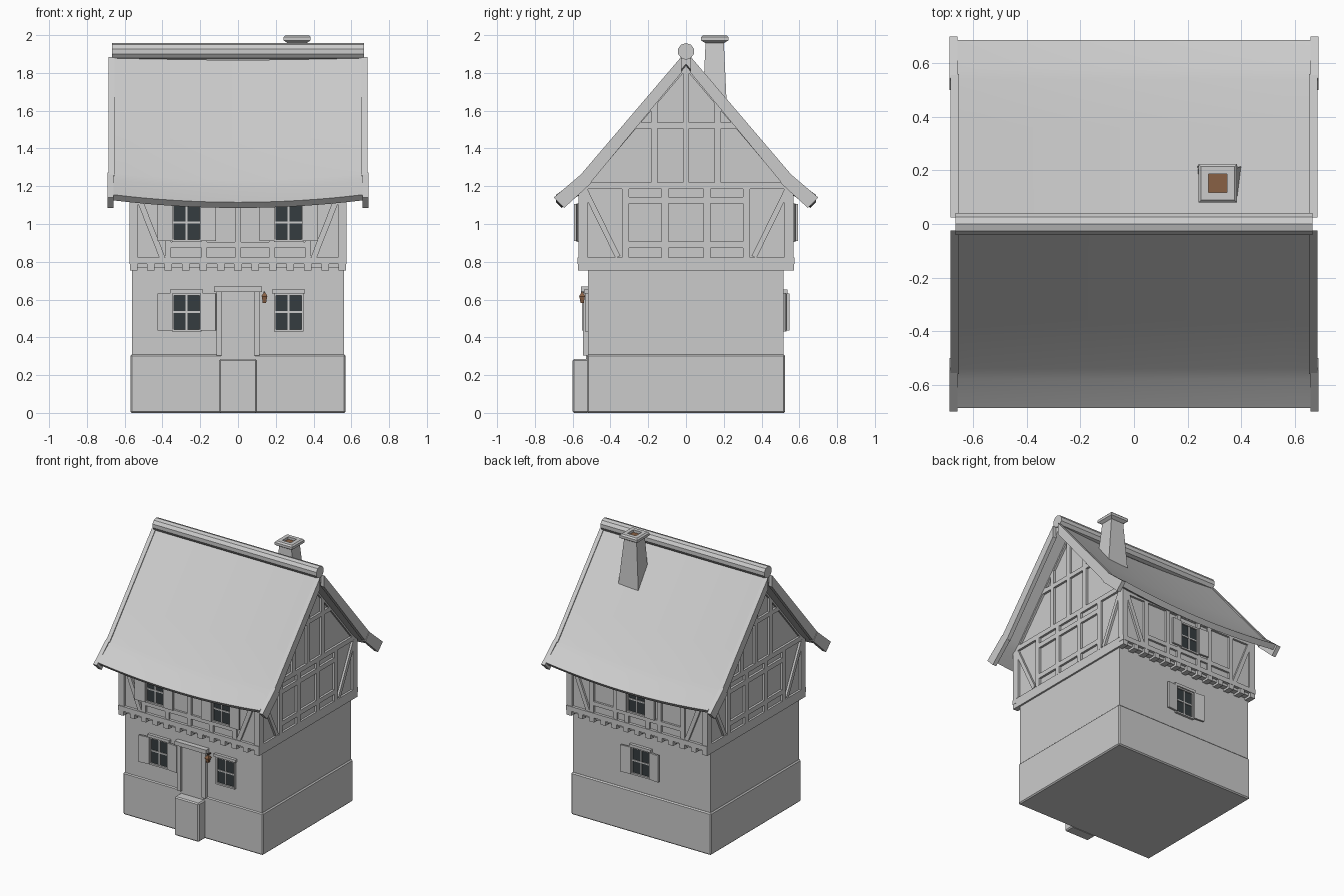
import bpy, bmesh, math
from mathutils import Vector

if "Cube" in bpy.data.objects:
    bpy.data.objects.remove(bpy.data.objects["Cube"])


def material(name, rgb):
    m = bpy.data.materials.new(name)
    m.diffuse_color = (*rgb, 1)
    m.use_nodes = True
    m.node_tree.nodes["Principled BSDF"].inputs["Base Color"].default_value = m.diffuse_color
    return m


GLASS = material("dark_glass", (0.035, 0.045, 0.05))
RUST = material("rust", (0.25, 0.12, 0.06))
SOOT = material("soot", (0.10, 0.08, 0.07))


def finish(name, verts, faces, mat=None, bevel=0):
    me = bpy.data.meshes.new(name)
    me.from_pydata(verts, [], faces)
    bm = bmesh.new()
    bm.from_mesh(me)
    bmesh.ops.recalc_face_normals(bm, faces=bm.faces)
    bm.to_mesh(me)
    bm.free()
    ob = bpy.data.objects.new(name, me)
    bpy.context.collection.objects.link(ob)
    if mat:
        me.materials.append(mat)
    if bevel:
        b = ob.modifiers.new("bevel", "BEVEL")
        b.width, b.segments = bevel, 1
    return ob


def prism(name, pts, axis, a, b, mat=None, bevel=0):
    """Extrude a 2D polygon along x (points are y,z) or y (points are x,z)."""
    n = len(pts)
    put = (lambda p, t: (t, *p)) if axis == "x" else (lambda p, t: (p[0], t, p[1]))
    verts = [put(p, a) for p in pts] + [put(p, b) for p in pts]
    faces = [tuple(range(n)), tuple(range(n, 2 * n))]
    faces += [(i, (i + 1) % n, n + (i + 1) % n, n + i) for i in range(n)]
    return finish(name, verts, faces, mat, bevel)


def box(name, x0, x1, y0, y1, z0, z1, mat=None, bevel=0):
    return prism(name, [(x0, z0), (x1, z0), (x1, z1), (x0, z1)], "y", y0, y1, mat, bevel)


def bar(name, p, q, w, axis, a, b):
    """Slanted timber of width w from p to q in the facade plane."""
    p, q = Vector(p), Vector(q)
    d = (q - p).normalized()
    n = Vector((-d.y, d.x)) * w / 2
    return prism(name, [tuple(v) for v in (p + n, q + n, q - n, p - n)], axis, a, b)


def loft(name, rings, mat=None):
    """Skin rectangles (cx, cy, half_x, half_y, z)."""
    verts, faces = [], [(0, 1, 2, 3)]
    for cx, cy, hx, hy, z in rings:
        verts += [(cx + i * hx, cy + j * hy, z) for i, j in ((-1, -1), (1, -1), (1, 1), (-1, 1))]
    for r in range(len(rings) - 1):
        faces += [(4 * r + i, 4 * r + (i + 1) % 4, 4 * r + 4 + (i + 1) % 4, 4 * r + 4 + i) for i in range(4)]
    k = 4 * len(rings)
    faces.append((k - 4, k - 3, k - 2, k - 1))
    return finish(name, verts, faces, mat)


# Stone base, door step, ground floor and jettied upper body with gables
box("stone_base", -.57, .57, -.525, .525, 0, .31, bevel=.008)
box("door_step", -.1, .1, -.6, -.515, 0, .285, bevel=.008)
box("ground_floor_wall", -.56, .56, -.518, .515, .3, .77)
prism("upper_body", [(-.555, .78), (.555, .78), (.555, 1.19), (0, 1.845), (-.555, 1.19)], "x", -.558, .558)

# Floor joists and sill beams
for i in range(13):
    x = -.553 + i * 1.106 / 12
    box("floor_joist", x - .02, x + .02, -.573, .573, .753, .788)
box("floor_slab", -.562, .562, -.555, .555, .768, .788)
for s in (-1, 1):
    box("sill_beam", -.575, .575, *sorted((s * .535, s * .575)), .787, .822)
    box("side_sill_beam", *sorted((s * .535, s * .573)), -.562, .562, .787, .822)
    for t in (-1, 1):
        box("corner_post", *sorted((s * .53, s * .575)), *sorted((t * .52, t * .57)), .82, 1.19)


def shutter(x, w, z0, z1, y, s, angle):
    """Open shutter hinged at x, reaching w sideways, swung a little off the wall."""
    ob = box("shutter", 0, w, -.007, .007, z0, z1)
    ob.location = (x, y + s * .009, 0)
    ob.rotation_euler.z = angle * s * (1 if w > 0 else -1)
    return ob


def window(x, z0, z1, wall, s, shutters=True, angle=.1, lintel=True):
    """Window on the wall plane y = s * wall."""
    y = s * wall
    def part(name, x0, x1, za, zb, d, mat=None):
        box(name, x + x0, x + x1, *sorted((y - s * .02, y + s * d)), za, zb, mat)
    part("window_glass", -.07, .07, z0, z1, .004, GLASS)
    part("window_mullion", -.005, .005, z0, z1, .010)
    part("window_transom", -.07, .07, (z0 + z1) / 2 - .005, (z0 + z1) / 2 + .005, .010)
    for t in (-1, 1):
        part("window_jamb", *sorted((t * .067, t * .078)), z0, z1, .014)
    part("window_ledge", -.078, .078, z0 - .01, z0 + .002, .016)
    part("window_head", -.078, .078, z1 - .005, z1 + .008, .014)
    if lintel:
        part("window_lintel", -.088, .088, z1 + .005, z1 + .025, .022)
    if shutters:
        for t in (-1, 1):
            shutter(x + t * .075, t * .08, z0 - .005, z1 + .005, y + s * .008, s, angle)


# Windows: two per storey in front, one per storey at the back
window(-.272, .44, .627, .518, -1)
window(.268, .44, .627, .518, -1, shutters=False)
window(0, .44, .627, .515, 1)
for x, s in ((-.272, -1), (.268, -1), (0, 1)):
    window(x, .915, 1.1, .565, s, angle=.05, lintel=False)

# Timber framing on the front and the back of the upper storey
for s in (-1, 1):
    a, b = sorted((s * .54, s * .570))
    posts = (-.37, -.18, 0, .18, .37) if s < 0 else (-.37, -.18, -.085, .085, .18, .37)
    for x in posts:
        top = .9 if abs(abs(x) - .275) < .01 else 1.16
        box("wall_stud", x - .016, x + .016, a, b, .82, top)
    box("wall_rail", -.37, .37, a, b, .875, .905)
    box("top_plate", -.57, .57, a, b, 1.15, 1.19)
    for t in (-1, 1):
        bar("corner_brace", (t * .4, .82), (t * .53, 1.15), .03, "y", a, b)

# Timber framing on both gable ends
for s in (-1, 1):
    a, b = sorted((s * .54, s * .574))
    for y in (-.32, -.112, .112, .32):
        box("side_stud", a, b, y - .019, y + .019, .82, 1.19)
    for z in (.89, 1.125):
        box("side_rail", a, b, -.32, .32, z - .017, z + .017)
    box("gable_tie_beam", a, b, -.565, .565, 1.185, 1.22)
    for y, top in ((-.168, 1.64), (0, 1.83), (.168, 1.64)):
        box("gable_post", a, b, y - .017, y + .017, 1.21, top)
    box("gable_collar", a, b, -.262, .262, 1.505, 1.537)
    for t in (-1, 1):
        bar("side_brace", (t * .36, .825), (t * .53, 1.17), .028, "x", a, b)
        bar("gable_rafter", (t * .55, 1.2), (0, 1.848), .04, "x", a, b)

# Door with frame
box("door_panel", -.09, .09, -.53, -.50, .285, .645)
for s in (-1, 1):
    box("door_post", *sorted((s * .085, s * .115)), -.545, -.50, .305, .645)
box("door_lintel", -.128, .128, -.555, -.50, .64, .67)

# Sagging roof slopes: top and bottom skins from one profile
PROFILE = [(0, 1.907), (.18, 1.695), (.36, 1.483), (.54, 1.271), (.58, 1.233), (.687, 1.155)]
NX = 16
for s in (-1, 1):
    verts, faces = [], []
    m = len(PROFILE)
    under = [(y - (.028 if y > 0 else 0), z - (.03 if y > 0 else .06)) for y, z in PROFILE]
    loop = PROFILE + under[::-1]
    k = len(loop)
    for i in range(NX + 1):
        x = -.66 + 1.32 * i / NX
        sag = .04 * (1 - (x / .66) ** 2)
        verts += [(x, s * y, z - sag) for y, z in loop]
    for i in range(NX):
        faces += [(i * k + j, i * k + (j + 1) % k, (i + 1) * k + (j + 1) % k, (i + 1) * k + j) for j in range(k)]
    faces += [tuple(range(k)), tuple(range(NX * k, NX * k + k))]
    roof = finish("roof_slope", verts, faces)
    bpy.ops.object.select_all(action="DESELECT")
    bpy.context.view_layer.objects.active = roof
    roof.select_set(True)
    bpy.ops.object.shade_smooth_by_angle(angle=math.radians(40))

    # Barge boards: long rake plus flared foot, at both ends
    for e in (-1, 1):
        a, b = sorted((e * .655, e * .685))
        prism("barge_board", [(s * .025, 1.885), (s * .56, 1.258), (s * .51, 1.213), (s * .025, 1.80)], "x", a, b)
        a, b = sorted((e * .66, e * .69))
        prism("barge_foot", [(s * .545, 1.272), (s * .70, 1.14), (s * .645, 1.085), (s * .5, 1.218)], "x", a, b)

# Ridge roll
ridge = [(.044 * math.cos(math.tau * (i + .5) / 10), 1.914 + .044 * math.sin(math.tau * (i + .5) / 10)) for i in range(10)]
prism("ridge_roll", ridge, "x", -.668, .668)

# Chimney: tapered shaft, hollow cap, sooty flue
cx, cy = .313, .152
loft("chimney_shaft", [(.32, .152, .085, .066, 1.58), (cx, cy, .05, .048, 1.97)])
loft("chimney_cap", [(cx, cy, .05, .05, 1.958), (cx, cy, .072, .072, 1.972), (cx, cy, .072, .072, 1.99),
                     (cx, cy, .062, .062, 2.0), (cx, cy, .034, .034, 2.0), (cx, cy, .034, .034, 1.978)])
loft("chimney_flue", [(cx, cy, .034, .034, 1.975), (cx, cy, .034, .034, 1.982)], RUST)

# Lantern beside the door
lx, ly = .14, -.55
box("lantern_bracket", lx - .004, lx + .004, -.556, -.515, .636, .643, SOOT)
loft("lantern_body", [(lx, ly, .009, .009, .583), (lx, ly, .014, .014, .615)], RUST)
loft("lantern_hood", [(lx, ly, .018, .018, .615), (lx, ly, .004, .004, .637)], RUST)
